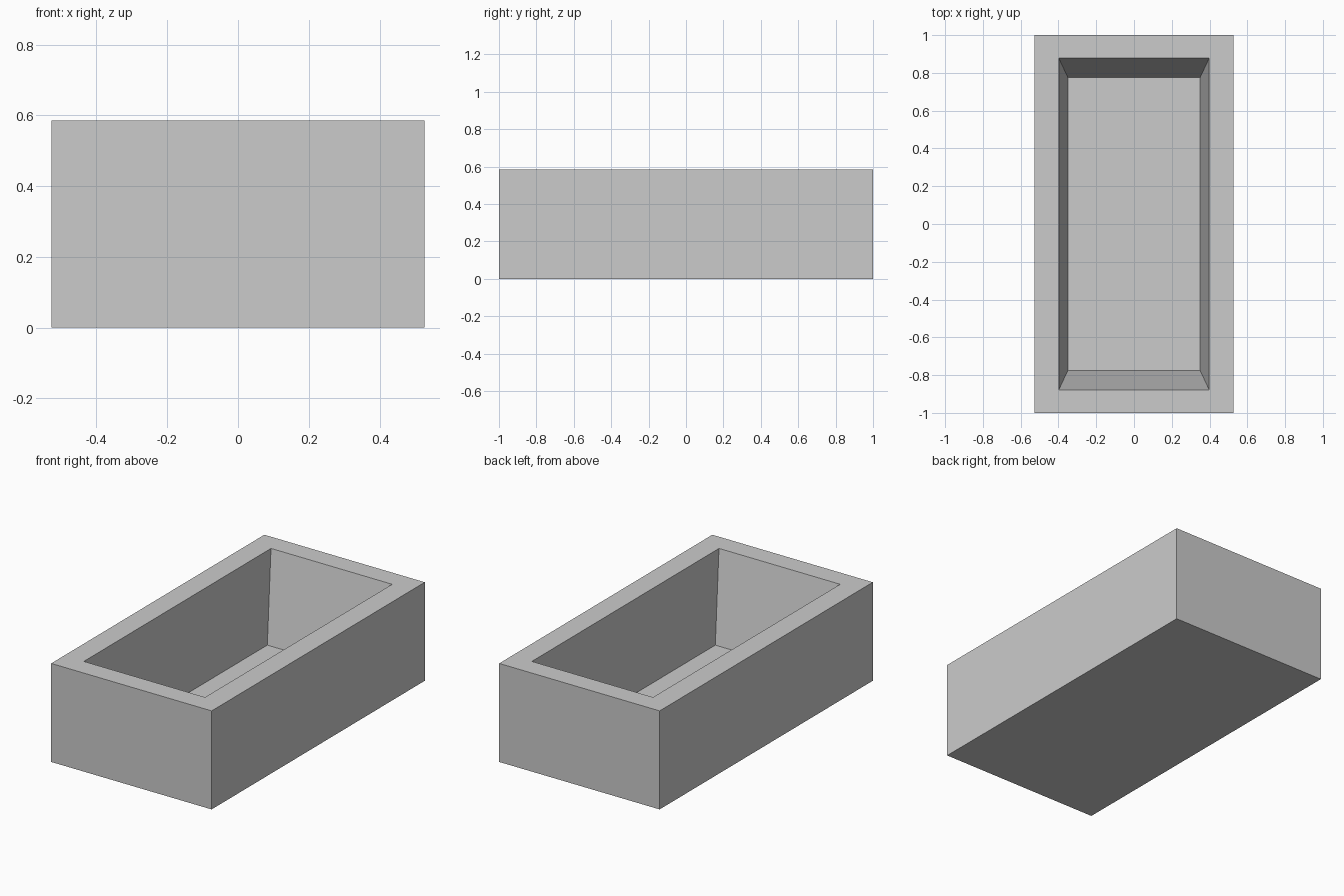
import bpy
import bmesh

cube = bpy.data.objects.get("Cube")
if cube:
    bpy.data.objects.remove(cube)

stone = bpy.data.materials.new("grey_stone")
stone.use_nodes = True
colour = (0.6, 0.6, 0.6, 1)
stone.diffuse_color = colour
stone.node_tree.nodes["Principled BSDF"].inputs["Base Color"].default_value = colour

W, H, FLOOR = 0.527, 0.585, 0.063
RIM_X, FLOOR_X = 0.398, 0.35
RIM_Y, FLOOR_Y = 0.878, 0.775

# U-shaped cross-section: outer wall, base, outer wall, then back through the cavity
PROFILE = [(-W, H), (-W, 0), (W, 0), (W, H),
           (RIM_X, H), (FLOOR_X, FLOOR), (-FLOOR_X, FLOOR), (-RIM_X, H)]
# Slanting break between the two halves, one y for each profile point
BREAK_Y = [0.4, -0.4, -0.59, 0, 0, -0.46, -0.47, 0.355]
# Distance of each profile point at the closed end
END_Y = [1, 1, 1, 1, RIM_Y, FLOOR_Y, FLOOR_Y, RIM_Y]


def trough_half(name, side):
    """Half of the trough, from its closed end to the break."""
    bm = bmesh.new()
    end = [bm.verts.new((x, side * y, z)) for (x, z), y in zip(PROFILE, END_Y)]
    seam = [bm.verts.new((x, y, z)) for (x, z), y in zip(PROFILE, BREAK_Y)]
    # Long walls, base, floor and side rims
    for i in range(8):
        j = (i + 1) % 8
        bm.faces.new((end[i], seam[i], seam[j], end[j]))
    # Outer end wall, inner end wall and end rim
    for ids in ((0, 1, 2, 3), (4, 5, 6, 7), (0, 3, 4, 7)):
        bm.faces.new([end[i] for i in ids])
    # Broken face
    for ids in ((0, 1, 6, 7), (1, 2, 5, 6), (2, 3, 4, 5)):
        bm.faces.new([seam[i] for i in ids])
    bmesh.ops.recalc_face_normals(bm, faces=bm.faces)
    mesh = bpy.data.meshes.new(name)
    bm.to_mesh(mesh)
    bm.free()
    mesh.materials.append(stone)
    bpy.context.collection.objects.link(bpy.data.objects.new(name, mesh))


trough_half("trough_front_half", -1)
trough_half("trough_back_half", 1)
